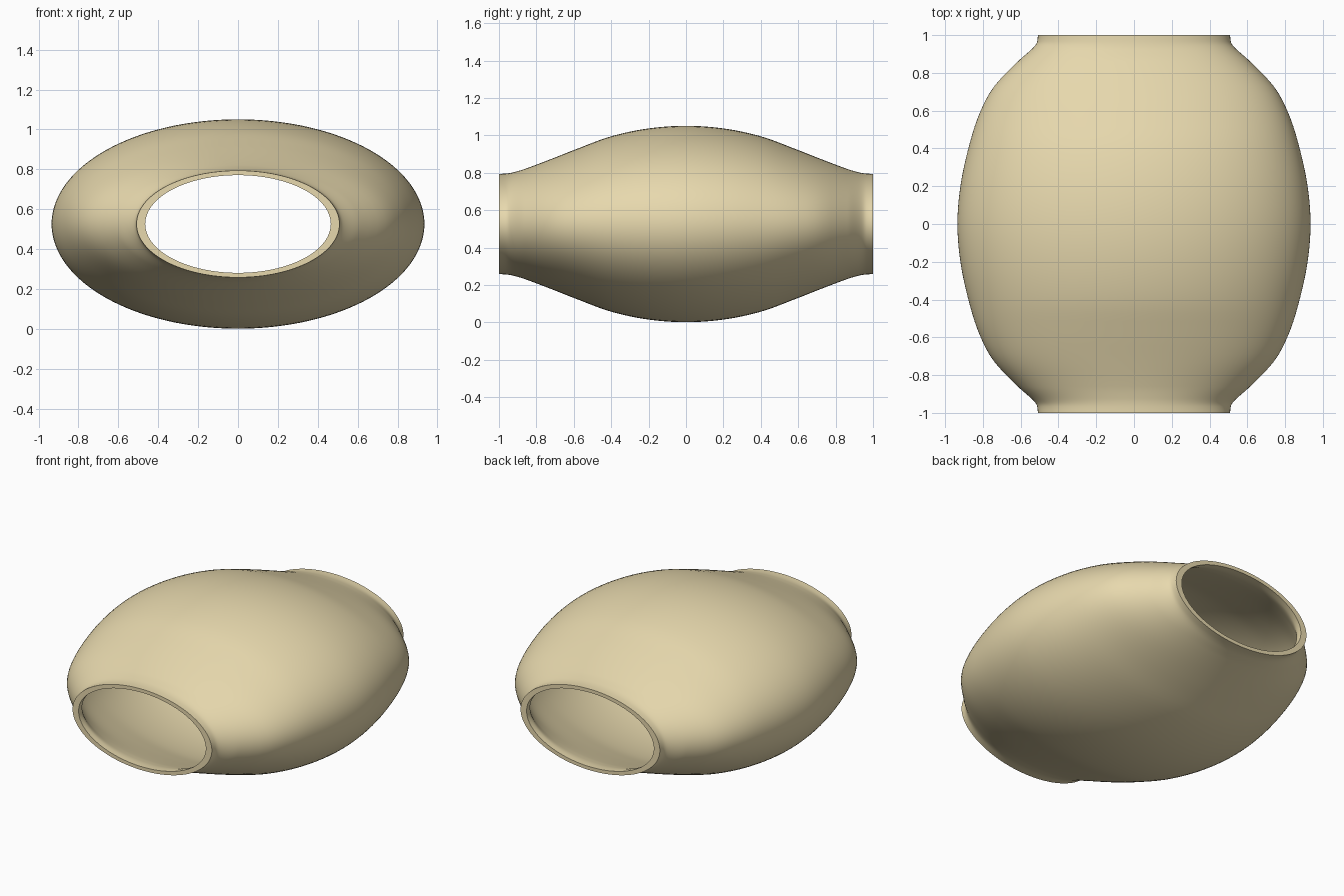
import bpy, bmesh, math

if "Cube" in bpy.data.objects:
    bpy.data.objects.remove(bpy.data.objects["Cube"])

CZ = 0.526
SEG = 128
# half profile: y, half width, half height
P = [(0, .935, .525), (.2, .919, .511), (.4, .877, .469), (.58, .82, .403),
     (.725, .743, .346), (.863, .612, .294), (.925, .542, .276),
     (.952, .518, .271), (.975, .511, .269), (1.0, .509, .268)]


def slope(i, k):
    if i == 0:
        return 0.0
    lo, hi = P[i - 1], P[min(i + 1, len(P) - 1)]
    return (hi[k] - lo[k]) / (hi[0] - lo[0])


def section(y):
    """Smoothly interpolated half width and half height at distance y."""
    i = next((n for n in range(len(P) - 1) if y <= P[n + 1][0]), len(P) - 2)
    h = P[i + 1][0] - P[i][0]
    t = (y - P[i][0]) / h
    return [(2*t**3 - 3*t**2 + 1) * P[i][k] + (t**3 - 2*t**2 + t) * h * slope(i, k)
            + (3*t**2 - 2*t**3) * P[i + 1][k] + (t**3 - t**2) * h * slope(i + 1, k)
            for k in (1, 2)]


# stations are denser near the rolled lips
half = [i * .86 / 20 for i in range(21)] + [.86 + .14 * i / 16 for i in range(1, 17)]
ys = [-y for y in reversed(half[1:])] + half

# closed loop of rings: outer wall one way, inner wall back
rings = [(y, *section(abs(y))) for y in ys]
rings += [(y, *(v * .914 for v in section(abs(y)))) for y in reversed(ys)]

bm = bmesh.new()
loops = []
for y, a, b in rings:
    loops.append([bm.verts.new((a * math.cos(2 * math.pi * s / SEG), y,
                                CZ + b * math.sin(2 * math.pi * s / SEG)))
                  for s in range(SEG)])
for i, la in enumerate(loops):
    lb = loops[(i + 1) % len(loops)]
    for s in range(SEG):
        n = (s + 1) % SEG
        bm.faces.new((la[s], la[n], lb[n], lb[s]))
bmesh.ops.recalc_face_normals(bm, faces=bm.faces)

mesh = bpy.data.meshes.new("barrel_shell")
bm.to_mesh(mesh)
bm.free()
shell = bpy.data.objects.new("barrel_shell", mesh)
bpy.context.collection.objects.link(shell)

# warm sand colour
mat = bpy.data.materials.new("sand")
mat.diffuse_color = (.80, .69, .42, 1)
mat.use_nodes = True
mat.node_tree.nodes["Principled BSDF"].inputs["Base Color"].default_value = mat.diffuse_color
mesh.materials.append(mat)

bpy.context.view_layer.objects.active = shell
shell.select_set(True)
bpy.ops.object.shade_smooth_by_angle(angle=math.radians(40))
